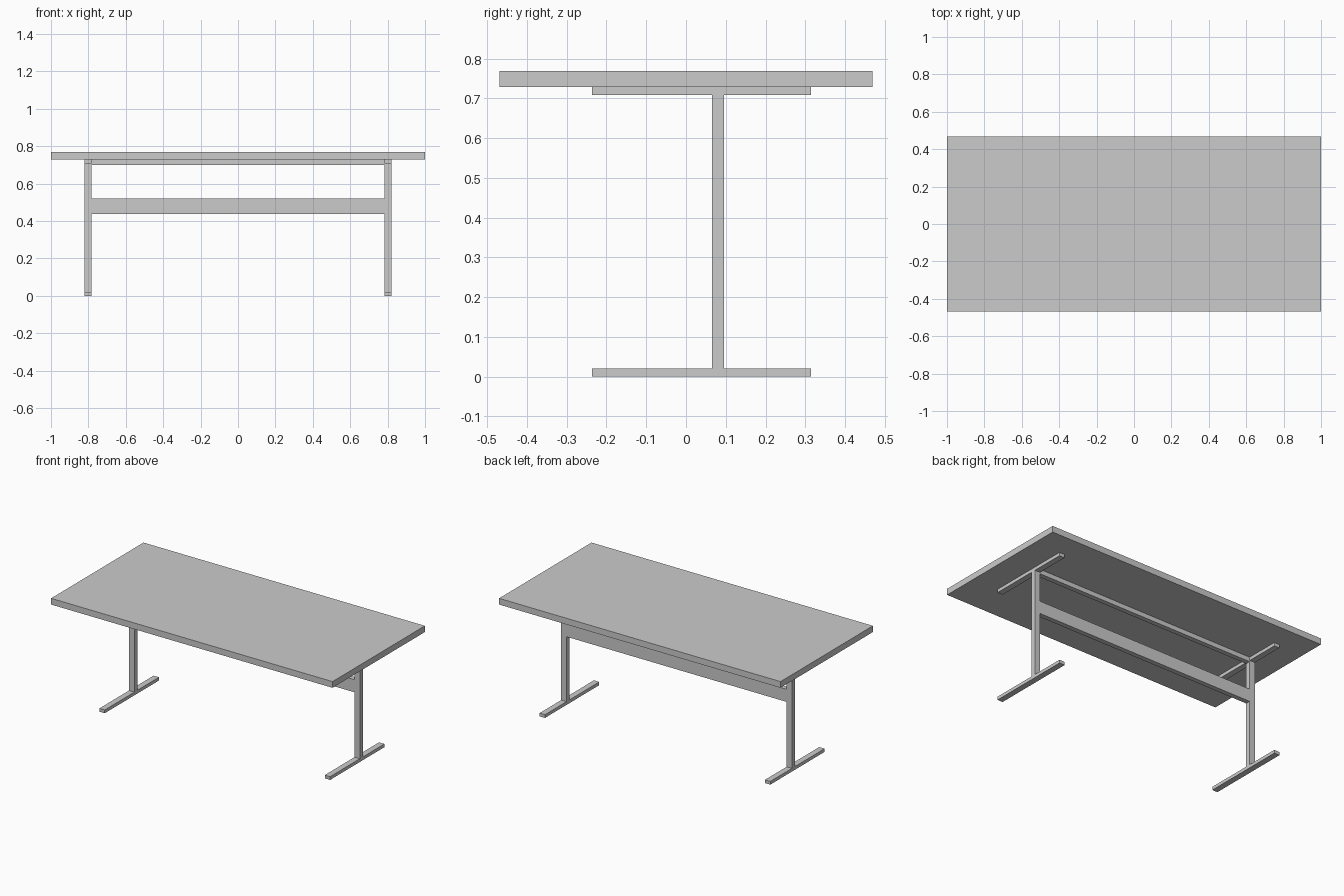
import bpy, bmesh
from mathutils import Vector

if "Cube" in bpy.data.objects:
    bpy.data.objects.remove(bpy.data.objects["Cube"])

TABLE_Z, TOP_Z = 0.729, 0.769
POST_Y = (0.065, 0.096)
FOOT_Y = (-0.236, 0.315)
BAR = 0.021
LEG_X = (0.782, 0.82)


def finish(name, bm):
    bmesh.ops.recalc_face_normals(bm, faces=bm.faces)
    mesh = bpy.data.meshes.new(name)
    bm.to_mesh(mesh)
    bm.free()
    obj = bpy.data.objects.new(name, mesh)
    bpy.context.collection.objects.link(obj)
    return obj


def box(name, lo, hi):
    lo, hi = Vector(lo), Vector(hi)
    bm = bmesh.new()
    bmesh.ops.create_cube(bm, size=1)
    bmesh.ops.scale(bm, vec=hi - lo, verts=bm.verts)
    bmesh.ops.translate(bm, vec=(lo + hi) / 2, verts=bm.verts)
    return finish(name, bm)


def i_leg(name, x0, x1):
    """I-shaped side profile (foot, post, top plate) extruded along x."""
    (f0, f1), (p0, p1) = FOOT_Y, POST_Y
    plate = TABLE_Z - BAR
    profile = [(f0, 0), (f1, 0), (f1, BAR), (p1, BAR), (p1, plate), (f1, plate),
               (f1, TABLE_Z), (f0, TABLE_Z), (f0, plate), (p0, plate), (p0, BAR), (f0, BAR)]
    bm = bmesh.new()
    face = bm.faces.new([bm.verts.new((x0, y, z)) for y, z in profile])
    ext = bmesh.ops.extrude_face_region(bm, geom=[face])
    verts = [g for g in ext["geom"] if isinstance(g, bmesh.types.BMVert)]
    bmesh.ops.translate(bm, vec=(x1 - x0, 0, 0), verts=verts)
    return finish(name, bm)


# Tabletop
box("tabletop", (-1, -0.469, TABLE_Z), (1, 0.469, TOP_Z))

# Legs at both ends
i_leg("right_leg", *LEG_X)
i_leg("left_leg", -LEG_X[1], -LEG_X[0])

# Rails running between the posts, flush with them
for name, z0, z1 in (("stretcher_beam", 0.438, 0.519), ("upper_rail", 0.70, TABLE_Z)):
    box(name, (-LEG_X[0], POST_Y[0], z0), (LEG_X[0], POST_Y[1], z1))
